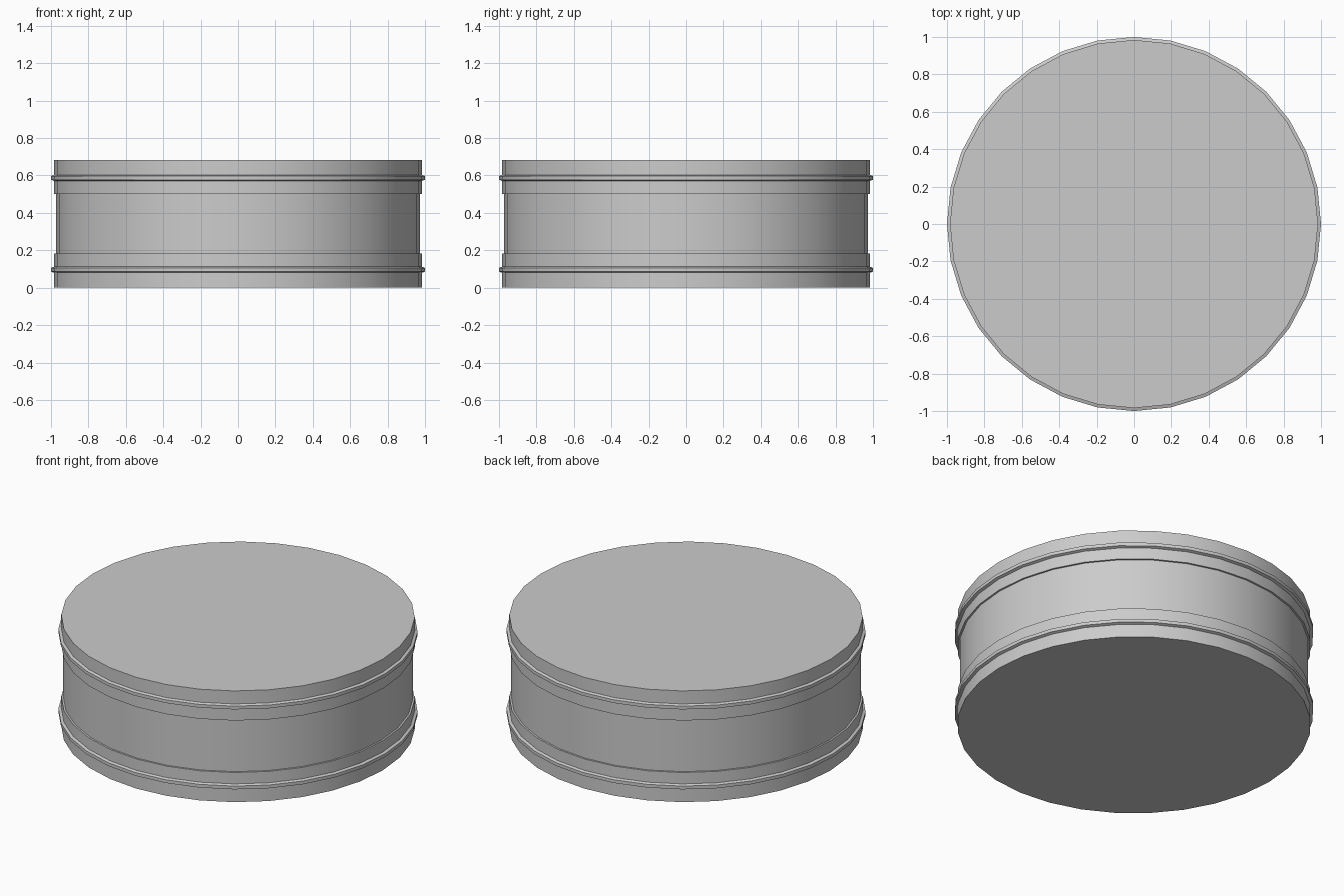
import bpy, bmesh, math

if "Cube" in bpy.data.objects:
    bpy.data.objects.remove(bpy.data.objects["Cube"])

SIDES = 32
HEIGHT = 0.683


def lathe(name, profile):
    """Revolve an (r, z) profile around z and cap both ends."""
    bm = bmesh.new()
    rings = []
    for r, z in profile:
        rings.append([bm.verts.new((r * math.cos(2 * math.pi * i / SIDES),
                                    r * math.sin(2 * math.pi * i / SIDES), z))
                      for i in range(SIDES)])
    for a, b in zip(rings, rings[1:]):
        for i in range(SIDES):
            j = (i + 1) % SIDES
            bm.faces.new((a[i], a[j], b[j], b[i]))
    bm.faces.new(rings[0][::-1])
    bm.faces.new(rings[-1])
    mesh = bpy.data.meshes.new(name)
    bm.to_mesh(mesh)
    bm.free()
    obj = bpy.data.objects.new(name, mesh)
    bpy.context.collection.objects.link(obj)
    bpy.ops.object.select_all(action='DESELECT')
    obj.select_set(True)
    bpy.context.view_layer.objects.active = obj
    bpy.ops.object.shade_smooth_by_angle(angle=math.radians(30))
    return obj


# Lower half: rim, raised bead with chamfers, step in to the recessed wall
half = [(0.984, 0.0), (0.984, 0.080), (1.0, 0.086), (1.0, 0.106),
        (0.984, 0.112), (0.984, 0.182), (0.973, 0.182)]

# Upper half mirrors the lower half
lathe("round_drum_body", half + [(r, HEIGHT - z) for r, z in reversed(half)])
